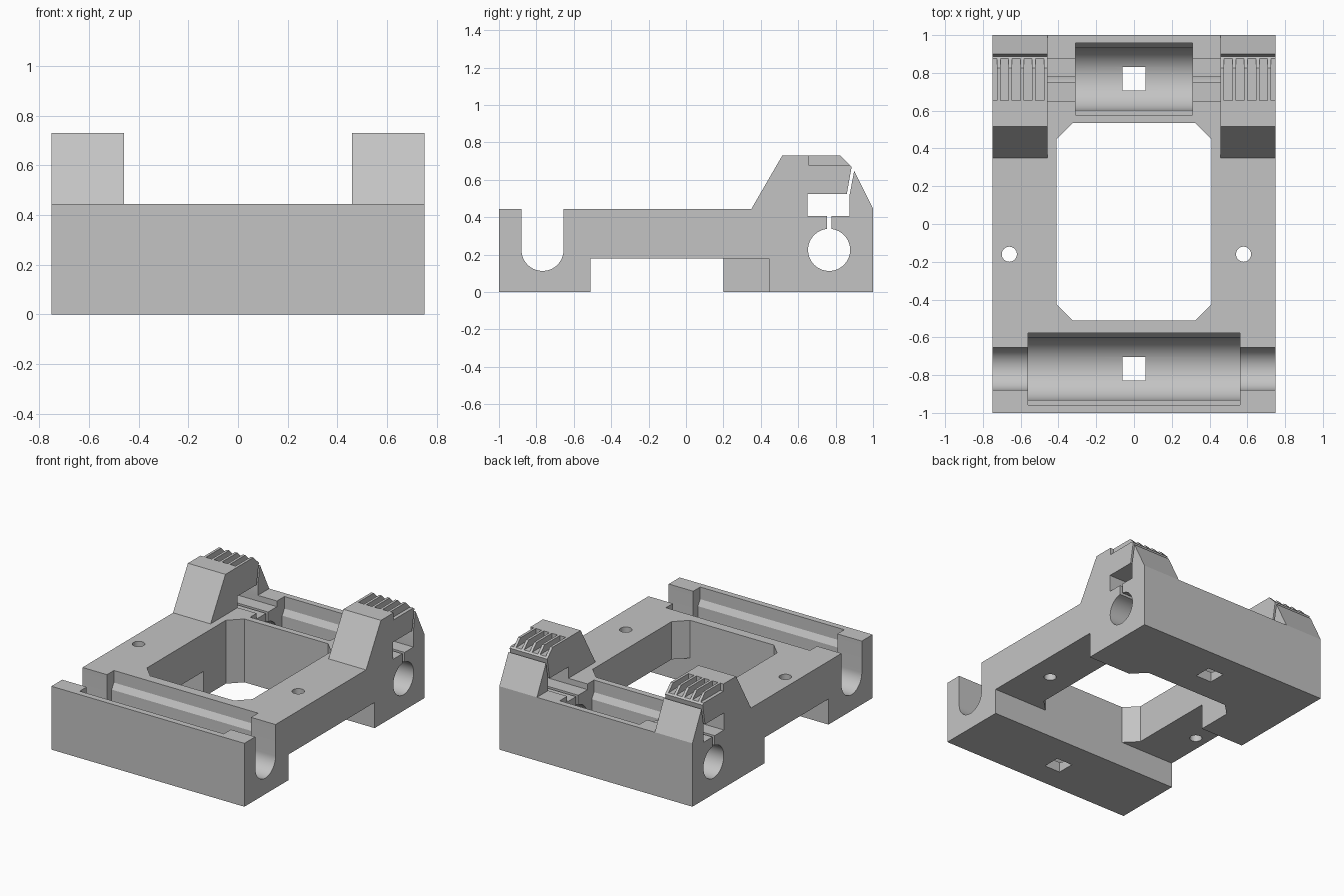
import bpy, bmesh
from math import sin, cos, pi
from mathutils import Vector

if "Cube" in bpy.data.objects:
    bpy.data.objects.remove(bpy.data.objects["Cube"])

HALF = 0.75       # half width of the frame
DECK = 0.445      # height of the deck
AXLE_Z = 0.225
FRONT_Y, BACK_Y = -0.767, 0.765
OUT = HALF + 0.1

grey = bpy.data.materials.new("plain grey")
grey.use_nodes = True
colour = (0.55, 0.55, 0.55, 1)
grey.diffuse_color = colour
grey.node_tree.nodes["Principled BSDF"].inputs["Base Color"].default_value = colour


def prism(name, profile, low, high, axis="x"):
    """Extrude a (y, z) profile along x, or an (x, y) profile along z."""
    def place(p, d):
        return (d, p[0], p[1]) if axis == "x" else (p[0], p[1], d)
    bm = bmesh.new()
    face = bm.faces.new([bm.verts.new(place(p, low)) for p in profile])
    grown = bmesh.ops.extrude_face_region(bm, geom=[face])["geom"]
    shift = Vector(place((0, 0), high - low))
    bmesh.ops.translate(bm, vec=shift, verts=[v for v in grown if isinstance(v, bmesh.types.BMVert)])
    bmesh.ops.recalc_face_normals(bm, faces=bm.faces)
    mesh = bpy.data.meshes.new(name)
    bm.to_mesh(mesh)
    bm.free()
    mesh.materials.append(grey)
    obj = bpy.data.objects.new(name, mesh)
    bpy.context.collection.objects.link(obj)
    return obj


def rect(a0, a1, b0, b1):
    return [(a0, b0), (a1, b0), (a1, b1), (a0, b1)]


def arc(cy, cz, r, start, end, steps):
    angles = [start + (end - start) * i / steps for i in range(steps + 1)]
    return [(cy + r * cos(a), cz + r * sin(a)) for a in angles]


def circle(cy, cz, r, steps=64):
    return arc(cy, cz, r, 0, 2 * pi, steps)[:-1]


def cut(profile, low, high, axis="x"):
    """Subtract a prism from the frame."""
    cutter = prism("cutter", profile, low, high, axis)
    cutter.hide_render = True
    mod = frame.modifiers.new("cut", "BOOLEAN")
    mod.operation, mod.solver, mod.object = "DIFFERENCE", "EXACT", cutter
    bpy.context.view_layer.objects.active = frame
    bpy.ops.object.modifier_apply(modifier=mod.name)
    bpy.data.objects.remove(cutter)


# Frame with full-width tower profile
frame = prism("frame", [(-1, 0), (1, 0), (1, DECK), (0.89, 0.665), (0.825, 0.73),
                        (0.515, 0.73), (0.35, DECK), (-1, DECK)], -HALF, HALF)

# Gap between the two towers
cut(rect(-0.458, 0.458, 0.35, 1.1), DECK, 1, "z")

# Central window with chamfered corners
wx, y0, y1, c = 0.41, -0.51, 0.535, 0.085
cut([(-wx, y0 + c), (c - wx, y0), (wx - c, y0), (wx, y0 + c),
     (wx, y1 - c), (wx - c, y1), (c - wx, y1), (-wx, y1 - c)], -0.1, 1, "z")

# Underside channel, longer on the left
cut(rect(y0, 0.2, -0.1, 0.18), -OUT, -0.3)
cut(rect(y0, 0.445, -0.1, 0.18), 0.3, OUT)

# Screw holes
for x in (-0.66, 0.58):
    cut(circle(x, -0.16, 0.04, 32), -0.1, 1, "z")

# Front axle slot, open at the top
r = 0.1125
cut(arc(FRONT_Y, AXLE_Z, r, pi, 2 * pi, 32) + [(FRONT_Y + r, 0.6), (FRONT_Y - r, 0.6)], -OUT, OUT)

# Back axle hole, relief slit, rectangular slot and snap slit
cut(circle(BACK_Y, AXLE_Z, r), -OUT, OUT)
cut(rect(BACK_Y - 0.012, BACK_Y + 0.012, 0.3, 0.43), -OUT, OUT)
cut(rect(0.65, 0.875, 0.405, 0.525), -OUT, OUT)
cut([(0.857, 0.51), (0.873, 0.51), (0.913, 0.72), (0.895, 0.72)], -OUT, OUT)

# Roller cavities with a sloped ledge, and square drain holes
for y, half in ((FRONT_Y, 0.56), (BACK_Y + 0.003, 0.31)):
    low, top = 0.165, 0.19
    cut(arc(y, AXLE_Z, low, pi, 2 * pi, 40) +
        [(y + low, 0.32), (y + top, 0.36), (y + top, 0.6),
         (y - top, 0.6), (y - top, 0.36), (y - low, 0.32)], -half, half)
    cut(rect(-0.062, 0.062, y - 0.062, y + 0.062), -0.1, 0.2, "z")

# Grip grooves on the tower tops
for side in (-1, 1):
    for i in range(5):
        a, b = 0.477 + 0.0622 * i, 0.521 + 0.0622 * i
        b = OUT if i == 4 else b
        low, high = sorted((side * a, side * b))
        cut(rect(0.655, 0.9, 0.68, 0.8), low, high)

# Smooth round walls, crisp edges elsewhere
for obj in bpy.context.selected_objects:
    obj.select_set(False)
frame.select_set(True)
bpy.context.view_layer.objects.active = frame
bpy.ops.object.shade_smooth_by_angle(angle=pi / 9)
